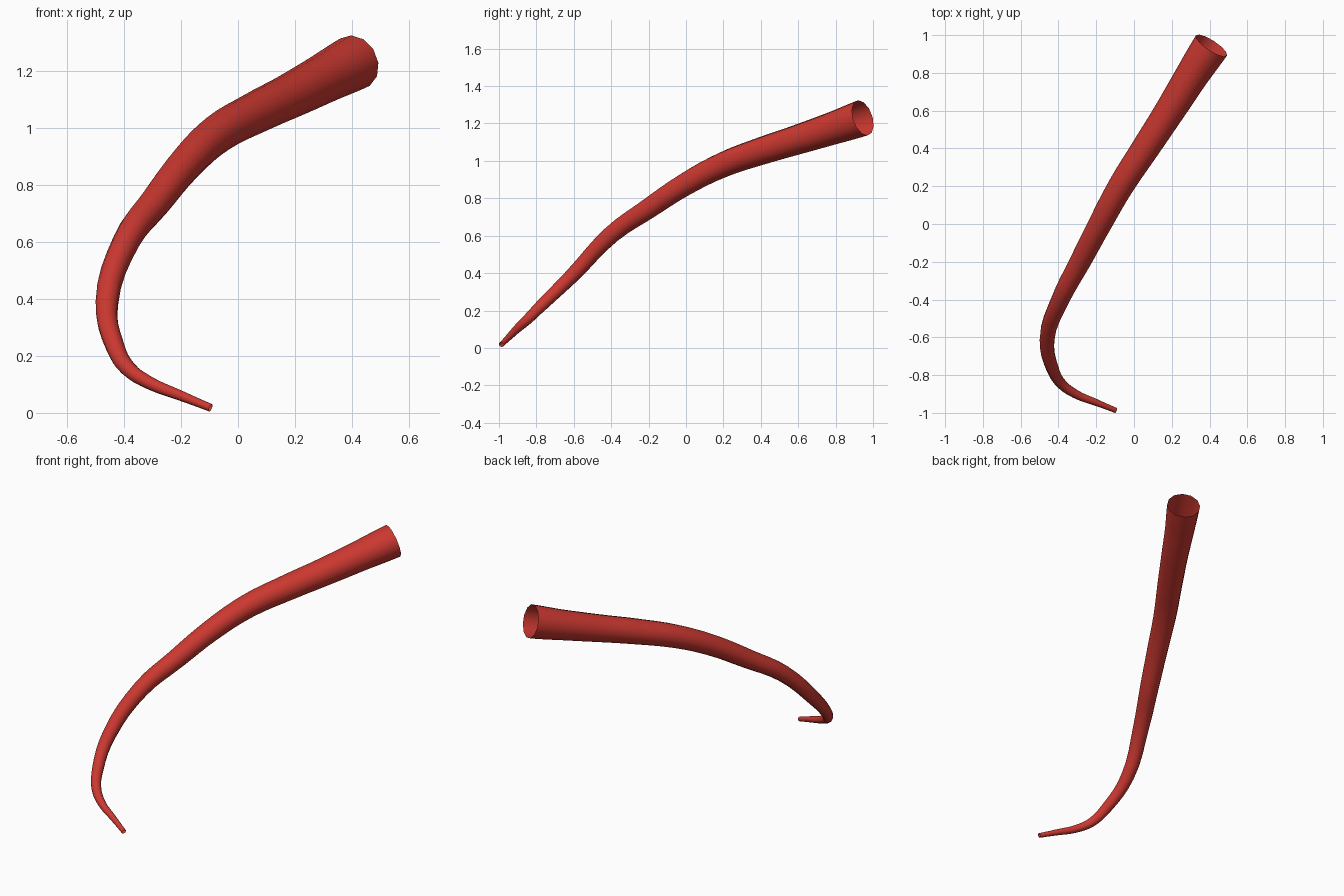
import bpy

cube = bpy.data.objects.get("Cube")
if cube:
    bpy.data.objects.remove(cube)

# Single matte red
red = bpy.data.materials.new("red")
red.use_nodes = True
colour = (0.6, 0.04, 0.03, 1)
red.diffuse_color = colour
red.node_tree.nodes["Principled BSDF"].inputs["Base Color"].default_value = colour

# Centre line from thin tip to wide mouth: x, y, z, radius
path = [
    (-0.096, -0.987, 0.018, 0.014),
    (-0.20, -0.945, 0.06, 0.018),
    (-0.31, -0.90, 0.105, 0.023),
    (-0.385, -0.845, 0.155, 0.028),
    (-0.43, -0.77, 0.23, 0.033),
    (-0.46, -0.61, 0.385, 0.040),
    (-0.39, -0.40, 0.605, 0.048),
    (-0.285, -0.20, 0.745, 0.056),
    (-0.18, 0.0, 0.877, 0.062),
    (-0.07, 0.20, 0.98, 0.068),
    (0.06, 0.40, 1.052, 0.074),
    (0.19, 0.60, 1.115, 0.080),
    (0.315, 0.80, 1.18, 0.089),
    (0.41, 0.945, 1.23, 0.098),
]

# Hollow tapered tube with open ends
curve = bpy.data.curves.new("curved_horn", "CURVE")
curve.dimensions = "3D"
curve.bevel_depth = 1
curve.bevel_resolution = 4
curve.resolution_u = 4
curve.use_fill_caps = False
spline = curve.splines.new("BEZIER")
spline.radius_interpolation = "CARDINAL"
spline.bezier_points.add(len(path) - 1)
for point, (x, y, z, radius) in zip(spline.bezier_points, path):
    point.co = (x, y, z)
    point.radius = radius
    point.handle_left_type = point.handle_right_type = "AUTO"
curve.materials.append(red)

horn = bpy.data.objects.new("curved_horn", curve)
bpy.context.collection.objects.link(horn)
bpy.ops.object.select_all(action="DESELECT")
horn.select_set(True)
bpy.context.view_layer.objects.active = horn
bpy.ops.object.convert(target="MESH")
bpy.ops.object.shade_smooth()
